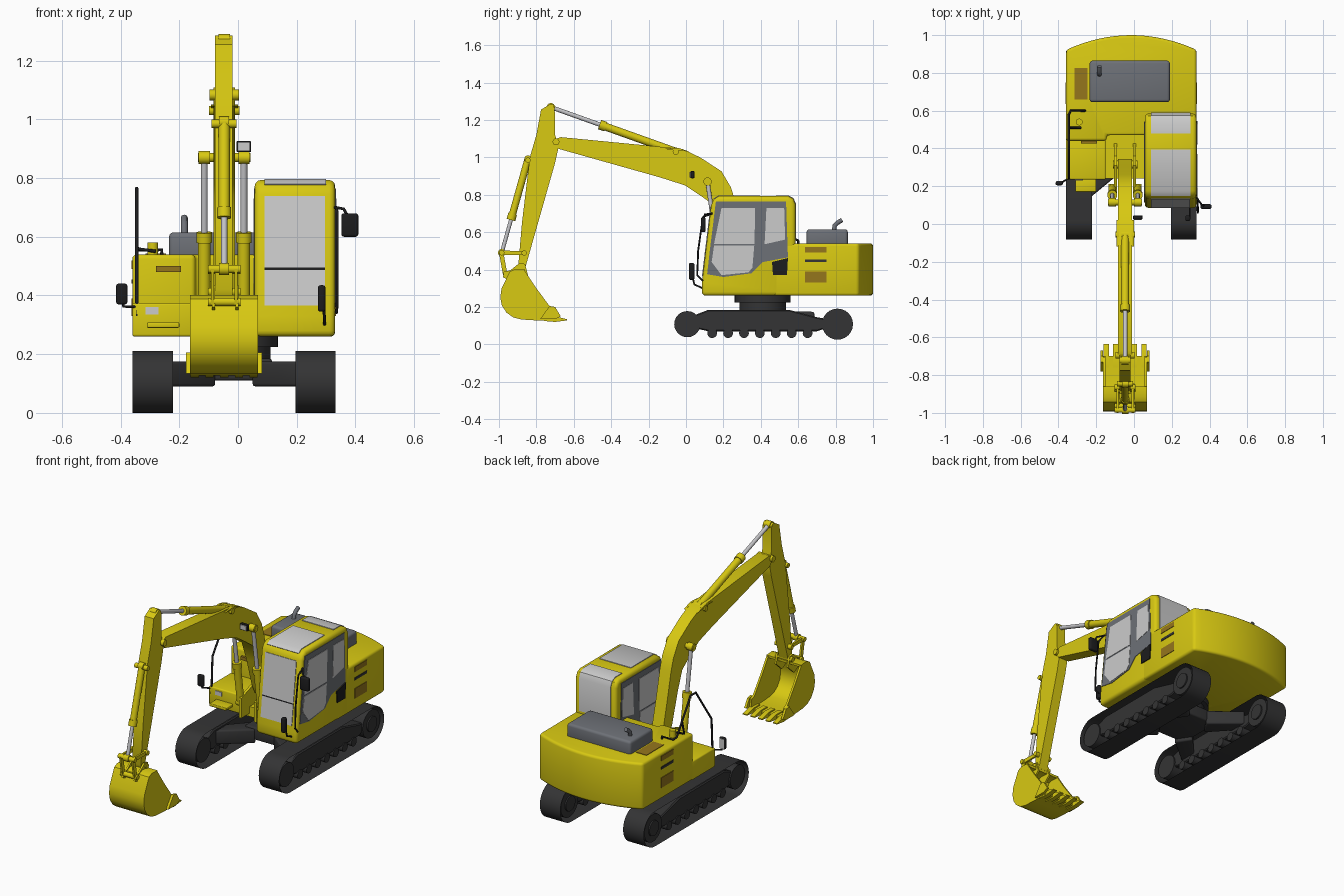
import bpy, bmesh, math
from mathutils import Vector


def material(name, r, g, b):
    m = bpy.data.materials.new(name)
    m.diffuse_color = (r, g, b, 1)
    return m


YELLOW = material("yellow paint", 0.69, 0.585, 0.006)
DARK = material("dark steel", 0.034, 0.034, 0.035)
BLACK = material("black rubber", 0.012, 0.012, 0.013)
GREY = material("grey trim", 0.155, 0.165, 0.185)
GLASS = material("pale glass", 0.6, 0.6, 0.6)
SILVER = material("silver rod", 0.56, 0.56, 0.58)
BROWN = material("brown grille", 0.30, 0.18, 0.012)


def finish(name, bm, mat, bevel=0.0, seg=3, limit=0.6):
    bmesh.ops.recalc_face_normals(bm, faces=bm.faces)
    if bevel:
        edges = [e for e in bm.edges if e.is_manifold and e.calc_face_angle(0) > limit]
        bmesh.ops.bevel(bm, geom=edges, offset=bevel, segments=seg, profile=0.5,
                        affect='EDGES', clamp_overlap=True)
    me = bpy.data.meshes.new(name)
    bm.to_mesh(me)
    bm.free()
    ob = bpy.data.objects.new(name, me)
    bpy.context.collection.objects.link(ob)
    me.materials.append(mat)
    bpy.ops.object.select_all(action='DESELECT')
    ob.select_set(True)
    bpy.context.view_layer.objects.active = ob
    bpy.ops.object.shade_smooth_by_angle(angle=math.radians(35))
    return ob


def prism(name, pts, a, b, mat, axis='x', bevel=0.0, seg=3, limit=0.6):
    """Extrude a (y,z) outline along x, or an (x,y) outline along z."""
    place = (lambda p, d: (d, p[0], p[1])) if axis == 'x' else (lambda p, d: (p[0], p[1], d))
    bm = bmesh.new()
    lo = [bm.verts.new(place(p, a)) for p in pts]
    hi = [bm.verts.new(place(p, b)) for p in pts]
    n = len(pts)
    bm.faces.new(lo)
    bm.faces.new(hi)
    for i in range(n):
        bm.faces.new((lo[i], lo[(i + 1) % n], hi[(i + 1) % n], hi[i]))
    return finish(name, bm, mat, bevel, seg, limit)


def box(name, x0, x1, y0, y1, z0, z1, mat, bevel=0.0):
    return prism(name, [(x0, y0), (x1, y0), (x1, y1), (x0, y1)], z0, z1, mat, 'z', bevel)


def band(name, path, x0, x1, mat, t=0.004):
    """Thin plate following a (y,z) path."""
    out, inn = [], []
    for i, p in enumerate(path):
        d = Vector(path[min(i + 1, len(path) - 1)]) - Vector(path[max(i - 1, 0)])
        n = Vector((-d.y, d.x)).normalized() * t
        out.append(tuple(Vector(p) + n))
        inn.append(tuple(Vector(p) - n))
    return prism(name, out + inn[::-1], x0, x1, mat)


def rod(name, p, q, r, mat, n=24):
    p, q = Vector(p), Vector(q)
    bm = bmesh.new()
    bmesh.ops.create_cone(bm, cap_ends=True, segments=n, radius1=r, radius2=r, depth=(q - p).length)
    bm.transform(Vector((0, 0, 1)).rotation_difference(q - p).to_matrix().to_4x4())
    bmesh.ops.translate(bm, verts=bm.verts, vec=(p + q) / 2)
    return finish(name, bm, mat)


def pin(name, x0, x1, y, z, r, mat=YELLOW):
    return rod(name, (x0, y, z), (x1, y, z), r, mat)


def pipe(name, pts, r, mat):
    cu = bpy.data.curves.new(name, 'CURVE')
    cu.dimensions, cu.bevel_depth, cu.bevel_resolution, cu.use_fill_caps = '3D', r, 2, True
    sp = cu.splines.new('POLY')
    sp.points.add(len(pts) - 1)
    for s, p in zip(sp.points, pts):
        s.co = (*p, 1)
    cu.materials.append(mat)
    ob = bpy.data.objects.new(name, cu)
    bpy.context.collection.objects.link(ob)
    return ob


def cylinder_ram(name, p, q, split, r, x):
    """Hydraulic ram: yellow barrel from p to the split, silver rod on to q."""
    p, q = Vector((x, *p)), Vector((x, *q))
    m, d = p.lerp(q, split), (q - p).normalized()
    rod(name + "_barrel", p, m, r, YELLOW)
    rod(name + "_collar", m - d * 0.035, m, r * 1.25, YELLOW)
    rod(name + "_rod", m, q, r * 0.55, SILVER)
    for tag, e in (("base", p), ("end", q)):
        pin(f"{name}_{tag}_eye", x - r * 0.9, x + r * 0.9, e.y, e.z, r * 1.05)


# Tracks: thin belt sheet, frame, wheels and rollers
CX = -0.014
for side, x0, x1 in (("left", -0.36, -0.222), ("right", 0.196, 0.332)):
    ring = [(0.81 + 0.105 * math.sin(a), 0.105 - 0.105 * math.cos(a))
            for a in [math.pi * i / 16 for i in range(17)]]
    ring += [(0.022 - 0.105 * math.sin(a), 0.105 + 0.105 * math.cos(a))
             for a in [math.pi * i / 16 for i in range(17)]]
    bm = bmesh.new()
    rows = [[bm.verts.new((x, *p)) for p in ring] for x in (x0, x1)]
    for i in range(len(ring)):
        j = (i + 1) % len(ring)
        bm.faces.new((rows[0][i], rows[0][j], rows[1][j], rows[1][i]))
    finish(side + "_track_belt", bm, DARK)
    prism(side + "_track_frame", [(0.03, 0.09), (0.12, 0.07), (0.70, 0.07), (0.79, 0.10), (0.79, 0.13),
                                  (0.70, 0.145), (0.55, 0.185), (0.12, 0.185), (0.03, 0.15)],
          x0 + 0.02, x1 - 0.02, DARK, bevel=0.006, seg=1)
    pin(side + "_idler", x0 + 0.012, x1 - 0.012, 0.007, 0.108, 0.07, DARK)
    pin(side + "_sprocket", x0 + 0.012, x1 - 0.012, 0.81, 0.108, 0.083, DARK)
    pin(side + "_sprocket_hub", x0 + 0.004, x1 - 0.004, 0.81, 0.108, 0.045, DARK)
    for i in range(7):
        pin(f"{side}_roller_{i}", x0 + 0.015, x1 - 0.015, 0.14 + i * 0.085, 0.06, 0.026, DARK)

# Undercarriage centre and four splayed arms
box("undercarriage_centre", CX - 0.13, CX + 0.13, 0.27, 0.55, 0.11, 0.185, DARK, 0.01)
for sx in (-1, 1):
    for sy in (-1, 1):
        prism("undercarriage_arm", [(CX + sx * a, 0.41 + sy * b) for a, b in
              ((0.06, 0.14), (0.12, 0.05), (0.23, 0.17), (0.23, 0.28))], 0.09, 0.175, DARK, 'z', 0.01)
rod("slew_ring", (CX, 0.41, 0.17), (CX, 0.41, 0.235), 0.125, DARK, 40)
rod("slew_ring_upper", (CX, 0.41, 0.225), (CX, 0.41, 0.265), 0.15, DARK, 40)

# Upper body with arched counterweight
arc = [(CX + 0.345 * t, 1.0 - 0.078 * t * t) for t in [1 - i / 8 for i in range(17)]]
prism("house_body", [(-0.36, 0.44), (-0.145, 0.44), (-0.145, 0.47), (0.331, 0.47)] + arc,
      0.26, 0.54, YELLOW, 'z', 0.022)
prism("front_step_box", [(-0.36, 0.235), (-0.15, 0.235), (-0.15, 0.46), (-0.36, 0.46)],
      0.26, 0.375, YELLOW, 'z', 0.008)
box("centre_deck", -0.16, 0.07, 0.24, 0.5, 0.26, 0.32, YELLOW)
box("step_plate", -0.31, -0.20, 0.17, 0.24, 0.29, 0.308, YELLOW, 0.004)
box("toolbox_handle", -0.28, -0.195, 0.425, 0.445, 0.48, 0.50, BROWN)
box("work_lamp", -0.315, -0.27, 0.23, 0.24, 0.335, 0.36, GLASS)
rod("fuel_cap", (-0.29, 0.54, 0.53), (-0.29, 0.54, 0.58), 0.018, YELLOW)
box("engine_hood", -0.235, 0.19, 0.645, 0.865, 0.52, 0.615, GREY, 0.015)
pipe("exhaust_pipe", [(-0.183, 0.79, 0.60), (-0.183, 0.795, 0.635), (-0.183, 0.81, 0.65),
                      (-0.183, 0.835, 0.665)], 0.012, GREY)
box("top_grille", -0.315, -0.245, 0.66, 0.825, 0.535, 0.543, BROWN)
for x0, x1 in ((0.325, 0.334), (-0.363, -0.354)):
    box("side_grille_upper", x0, x1, 0.635, 0.75, 0.49, 0.52, BROWN)
    box("side_grille_lower", x0, x1, 0.635, 0.75, 0.33, 0.39, BROWN)
    box("side_slot", x0, x1, 0.635, 0.75, 0.44, 0.455, DARK)

# Cab shell and glazing
prism("cab_shell", [(0.085, 0.26), (0.085, 0.33), (0.135, 0.745), (0.148, 0.775), (0.175, 0.793),
                    (0.545, 0.793), (0.572, 0.78), (0.585, 0.75), (0.585, 0.26)],
      0.057, 0.331, YELLOW, bevel=0.02, limit=0.85)


def front(z):
    return (0.085 + 0.05 * (z - 0.33) / 0.415, z)


band("windscreen_lower", [front(0.365), front(0.487)], 0.09, 0.297, GLASS)
band("windscreen_bar", [front(0.487), front(0.494)], 0.09, 0.297, BLACK)
band("windscreen_upper", [front(0.494), front(0.738)], 0.09, 0.297, GLASS)
band("roof_window", [(0.15, 0.776), (0.175, 0.793), (0.395, 0.793)], 0.09, 0.30, GLASS)
band("rear_window", [(0.48, 0.793), (0.545, 0.793), (0.572, 0.78), (0.585, 0.75), (0.585, 0.555)],
     0.09, 0.30, GLASS)
panes = {
    "door_trim": [(0.16, 0.765), (0.535, 0.765), (0.545, 0.465), (0.41, 0.44), (0.35, 0.38),
                  (0.2, 0.36), (0.113, 0.375), (0.127, 0.5)],
    "door_glass_upper": [(0.19, 0.73), (0.37, 0.73), (0.366, 0.537), (0.15, 0.537)],
    "door_glass_lower": [(0.15, 0.528), (0.365, 0.528), (0.355, 0.41), (0.335, 0.385),
                         (0.19, 0.37), (0.137, 0.44)],
    "rear_side_glass": [(0.43, 0.73), (0.525, 0.73), (0.53, 0.56), (0.42, 0.535)]}
for name, pts in panes.items():
    d, m = (0.003, GREY) if name == "door_trim" else (0.005, GLASS)
    prism("right_" + name, pts, 0.329, 0.331 + d, m)
    prism("left_" + name, pts, 0.057 - d, 0.059, m)
prism("cab_side_vent", [(0.46, 0.44), (0.545, 0.462), (0.54, 0.37), (0.465, 0.37)], 0.329, 0.337, BLACK)

# Mirrors and handrails
box("right_mirror", 0.352, 0.41, 0.08, 0.105, 0.60, 0.68, BLACK, 0.009)
pipe("right_mirror_arm", [(0.33, 0.14, 0.70), (0.36, 0.1, 0.695), (0.38, 0.095, 0.66)], 0.005, BLACK)
pipe("cab_handrail", [(0.335, 0.14, 0.70), (0.338, 0.09, 0.68), (0.338, 0.065, 0.50),
                      (0.338, 0.06, 0.37), (0.335, 0.09, 0.34)], 0.005, BLACK)
box("lower_mirror", 0.272, 0.298, 0.015, 0.045, 0.345, 0.435, BLACK, 0.009)
pipe("lower_mirror_arm", [(0.295, 0.09, 0.30), (0.295, 0.045, 0.32), (0.29, 0.03, 0.38)], 0.005, BLACK)
box("left_mirror", -0.415, -0.377, 0.205, 0.225, 0.37, 0.44, BLACK, 0.007)
box("left_mirror_glass", -0.411, -0.381, 0.222, 0.228, 0.376, 0.434, GLASS)
pipe("left_mirror_arm", [(-0.395, 0.215, 0.39), (-0.39, 0.215, 0.362), (-0.35, 0.24, 0.362)], 0.005, BLACK)
pipe("left_handrail", [(-0.26, 0.60, 0.54), (-0.26, 0.60, 0.555), (-0.335, 0.60, 0.555),
                       (-0.345, 0.58, 0.565), (-0.345, 0.45, 0.765), (-0.345, 0.40, 0.765),
                       (-0.345, 0.25, 0.55), (-0.345, 0.24, 0.33)], 0.006, BLACK)
pipe("left_handrail_brace", [(-0.345, 0.53, 0.64), (-0.345, 0.51, 0.56), (-0.28, 0.51, 0.55)], 0.006, BLACK)

# Boom with foot brackets and lamp
prism("boom", [(-0.70, 1.07), (-0.692, 1.10), (-0.67, 1.108), (-0.02, 1.045), (0.075, 1.0), (0.19, 0.925),
               (0.24, 0.84), (0.262, 0.77), (0.30, 0.6), (0.345, 0.42), (0.32, 0.385), (0.28, 0.39),
               (0.25, 0.45), (0.2, 0.62), (0.155, 0.74), (0.085, 0.79), (-0.005, 0.85),
               (-0.14, 0.893), (-0.68, 1.045)], -0.084, -0.01, YELLOW)
for x in (-0.105, -0.005):
    prism("boom_foot_bracket", [(0.16, 0.28), (0.45, 0.28), (0.36, 0.43), (0.31, 0.45), (0.16, 0.40)],
          x, x + 0.015, YELLOW)
pin("boom_foot_pin", -0.112, 0.018, 0.315, 0.415, 0.02)
box("boom_lamp_body", -0.005, 0.045, 0.025, 0.045, 0.888, 0.926, BLACK, 0.004)
box("boom_lamp_glass", 0.0, 0.04, 0.02, 0.026, 0.893, 0.921, GLASS)

# Hydraulic rams
for x in (-0.115, 0.02):
    cylinder_ram("boom_ram", (0.19, 0.36), (0.115, 0.87), 0.5, 0.021, x)
pin("boom_ram_pin", -0.137, 0.042, 0.115, 0.87, 0.016)
cylinder_ram("stick_ram", (-0.055, 1.03), (-0.722, 1.268), 0.61, 0.021, -0.047)
for x in (-0.092, -0.012):
    prism("stick_ram_lug", [(-0.12, 1.045), (0.02, 1.03), (-0.04, 1.05), (-0.065, 1.05)], x, x + 0.012, YELLOW)
pin("stick_ram_pin", -0.098, 0.005, -0.055, 1.03, 0.016)
cylinder_ram("bucket_ram", (-0.845, 0.99), (-0.985, 0.49), 0.65, 0.019, -0.047)
pin("bucket_ram_pin", -0.09, -0.005, -0.845, 0.985, 0.014)

# Stick
prism("stick", [(-0.725, 1.285), (-0.775, 1.255), (-0.80, 1.12), (-0.835, 1.0), (-0.877, 0.65),
                (-0.897, 0.42), (-0.885, 0.395), (-0.862, 0.40), (-0.70, 0.97), (-0.68, 1.06),
                (-0.70, 1.12), (-0.702, 1.265)], -0.078, -0.018, YELLOW)
pin("stick_pivot_pin", -0.097, 0.003, -0.695, 1.083, 0.018)
pin("stick_top_pin", -0.078, -0.018, -0.722, 1.268, 0.017)

# Bucket linkage
for x in (-0.092, -0.012):
    prism("bucket_lever", [(-0.99, 0.478), (-0.99, 0.502), (-0.86, 0.498), (-0.86, 0.478)], x, x + 0.011, YELLOW)
    prism("bucket_link", [(-1.0, 0.49), (-0.976, 0.49), (-0.955, 0.375), (-0.978, 0.37)], x, x + 0.011, YELLOW)
    prism("bucket_ear", [(-0.98, 0.36), (-0.97, 0.39), (-0.94, 0.395), (-0.89, 0.435), (-0.86, 0.43),
                         (-0.845, 0.37), (-0.9, 0.32)], x + 0.003, x + 0.014, YELLOW)
for y, z in ((-0.985, 0.49), (-0.865, 0.488), (-0.963, 0.378), (-0.872, 0.412)):
    pin("linkage_pin", -0.102, 0.008, y, z, 0.014)

# Bucket: curved shell, side plates, cutters and teeth
shell = [(-0.70, 0.135), (-0.80, 0.135), (-0.88, 0.14), (-0.92, 0.15), (-0.955, 0.175), (-0.978, 0.21),
         (-0.986, 0.25), (-0.98, 0.295), (-0.937, 0.385), (-0.915, 0.395), (-0.862, 0.392)]
band("bucket_shell", shell, -0.163, 0.068, YELLOW, 0.007)
for x0, xc in ((-0.163, -0.177), (0.056, 0.068)):
    prism("bucket_side", shell + [(-0.80, 0.30), (-0.73, 0.205), (-0.705, 0.195)], x0, x0 + 0.012, YELLOW)
    prism("bucket_side_cutter", [(-0.78, 0.135), (-0.70, 0.135), (-0.67, 0.15), (-0.70, 0.20), (-0.73, 0.205)],
          xc, xc + 0.014, YELLOW)
for i in range(5):
    x = -0.147 + i * 0.05
    prism("bucket_tooth", [(-0.76, 0.125), (-0.76, 0.148), (-0.70, 0.150), (-0.635, 0.134), (-0.635, 0.128),
                           (-0.70, 0.120)], x - 0.014, x + 0.014, YELLOW)
